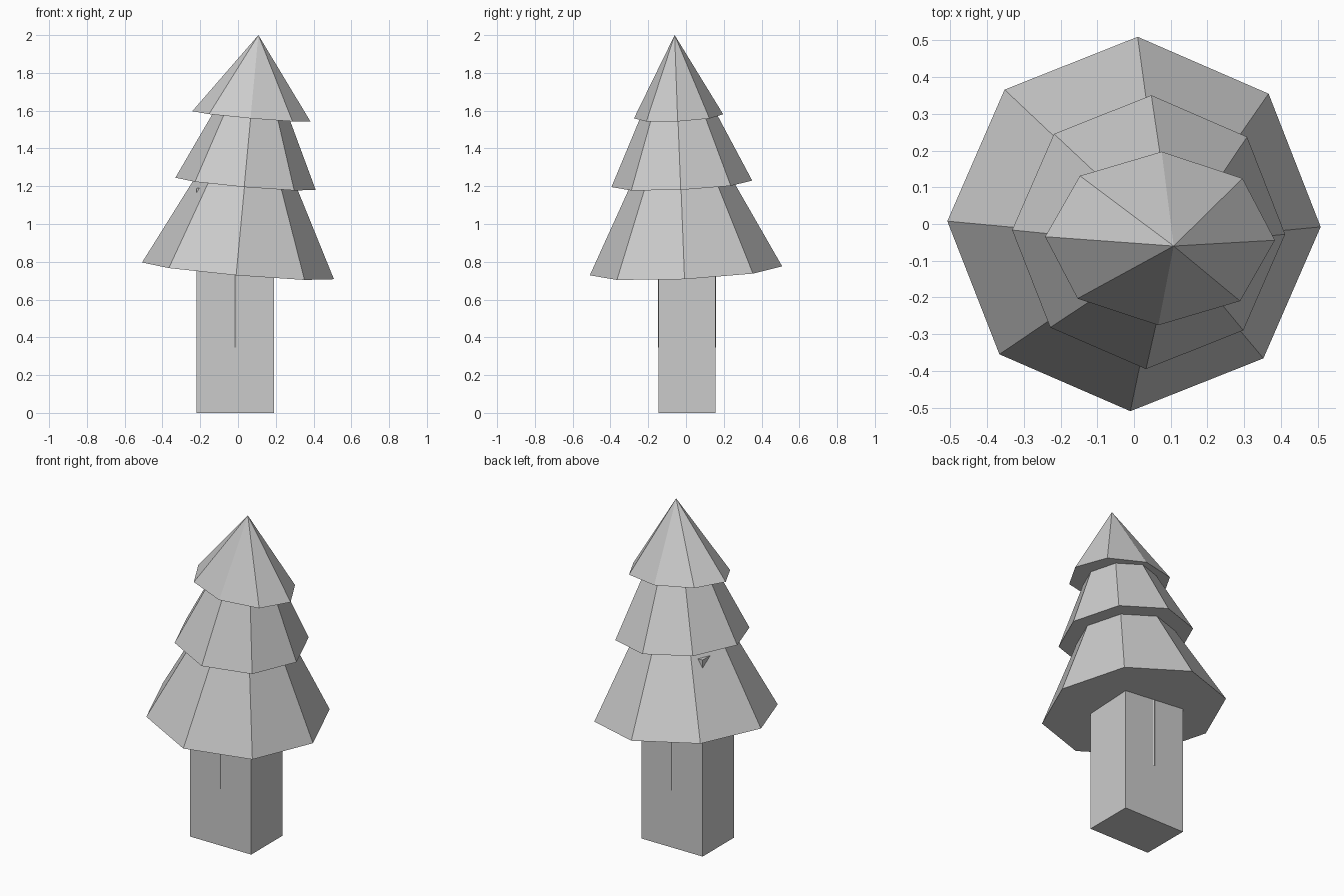
import bpy, bmesh, math
from mathutils import Matrix, Vector

if "Cube" in bpy.data.objects:
    bpy.data.objects.remove(bpy.data.objects["Cube"])

BASE = Vector((0, 0, 0.752))
TIP = Vector((0.108, -0.06, 2.0))
AXIS = TIP - BASE
LEAN = AXIS.to_track_quat('Z', 'Y')
# Shortest-arc tilt keeps the octagon corners in line with x and y
LEAN = Vector((0, 0, 1)).rotation_difference(AXIS)


def finish(name, bm):
    mesh = bpy.data.meshes.new(name)
    bm.to_mesh(mesh)
    bm.free()
    ob = bpy.data.objects.new(name, mesh)
    bpy.context.collection.objects.link(ob)
    return ob


def cone(name, r_low, r_high, length, matrix):
    bm = bmesh.new()
    bmesh.ops.create_cone(bm, cap_ends=True, segments=8, radius1=r_low,
                          radius2=r_high, depth=length,
                          matrix=matrix @ Matrix.Translation((0, 0, length / 2)))
    bmesh.ops.remove_doubles(bm, verts=bm.verts, dist=1e-5)
    return finish(name, bm)


def tier(name, start, end, r_low, r_high, squash=1.0):
    """Leaning eight-sided skirt between two distances along the tree axis."""
    place = (Matrix.Translation(BASE + AXIS.normalized() * start)
             @ LEAN.to_matrix().to_4x4()
             @ Matrix.Rotation(math.radians(-1), 4, 'Z')
             @ Matrix.Diagonal((1, squash, 1, 1)))
    return cone(name, r_low, r_high, end - start, place)


# Foliage skirts, bottom to top
tier("lower_foliage", 0.0, 0.47, 0.51, 0.27)
tier("middle_foliage", 0.463, 0.83, 0.373, 0.2)
tier("top_foliage", 0.822, AXIS.length, 0.314, 0.0, 0.753)

# Square trunk, running up inside the lower foliage
bm = bmesh.new()
bmesh.ops.create_cube(bm, size=1, matrix=Matrix.Translation((-0.015, 0.005, 0.595))
                      @ Matrix.Diagonal((0.41, 0.30, 1.19, 1)))
finish("trunk", bm)

# Inner core whose front and back edges just break the trunk surface
cone("trunk_core", 0.153, 0.153, 0.6, Matrix.Translation((-0.015, 0.005, 0.345)))
